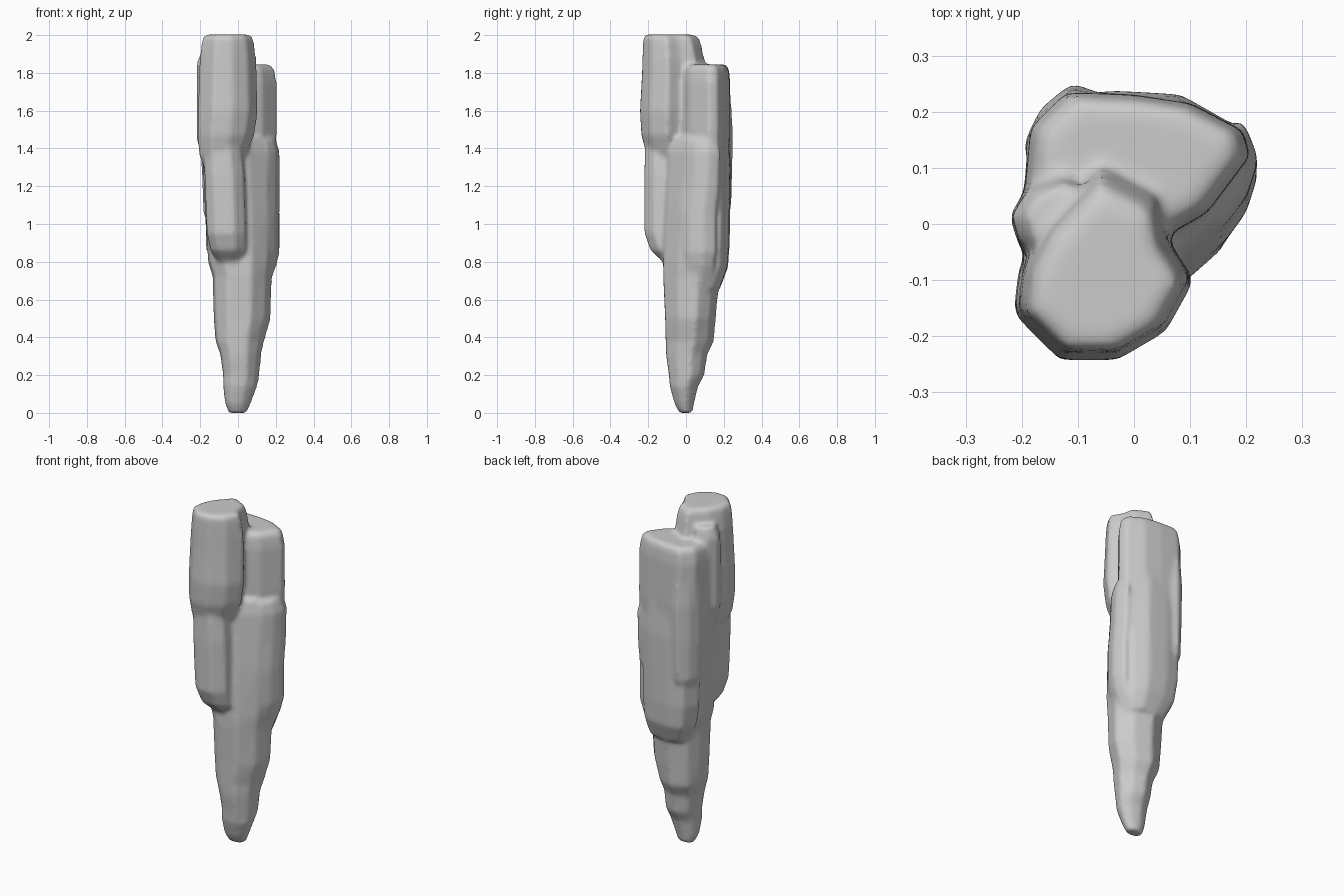
import bpy, bmesh


def loft(bm, rings):
    """Closed skin through rings of equal point count."""
    loops = [[bm.verts.new(p) for p in r] for r in rings]
    n = len(loops[0])
    for a, b in zip(loops, loops[1:]):
        for i in range(n):
            j = (i + 1) % n
            bm.faces.new((a[i], a[j], b[j], b[i]))
    bm.faces.new(loops[0][::-1])
    bm.faces.new(loops[-1])


def column(bm, outline, levels):
    """Outline in plan, scaled about its centre per level (z, scale, dx, dy)."""
    cx = sum(p[0] for p in outline) / len(outline)
    cy = sum(p[1] for p in outline) / len(outline)
    loft(bm, [[(cx + (x - cx) * s + dx, cy + (y - cy) * s + dy, z)
               for x, y in outline] for z, s, dx, dy in levels])


bm = bmesh.new()

# tapering core, a rounded outline fitted to x and y limits at each height
unit = [(.25, 0), (.65, 0), (.9, .25), (1, .6), (.8, .88),
        (.45, 1), (.12, .84), (0, .55), (.04, .2)]
core = [(0, -.05, .05, -.035, .035), (.05, -.07, .07, -.06, .045),
        (.14, -.08, .105, -.085, .065), (.2, -.08, .115, -.09, .1),
        (.31, -.095, .125, -.105, .115), (.38, -.12, .14, -.107, .15),
        (.5, -.13, .175, -.11, .16), (.72, -.135, .182, -.12, .18),
        (.8, -.16, .195, -.12, .19), (1.1, -.178, .2, -.105, .2),
        (1.38, -.19, .18, -.09, .21), (1.46, -.19, .15, -.08, .2)]
loft(bm, [[(x0 + u * (x1 - x0), y0 + v * (y1 - y0), z) for u, v in unit]
          for z, x0, x1, y0, y1 in core])

# tall front block, the highest point
column(bm, [(-.13, -.24), (-.03, -.24), (.055, -.19), (.105, -.1), (.06, -.03),
            (.045, .05), (-.06, .105), (-.16, .0), (-.2, -.08), (-.21, -.16)],
       [(1.27, .55, -.03, .03), (1.36, .78, -.03, 0), (1.47, .97, -.01, 0),
        (1.6, 1.02, 0, 0), (1.8, .98, 0, .005), (1.87, .96, 0, .004),
        (1.95, .9, 0, -.002), (1.985, .86, 0, -.006), (2.003, .76, 0, -.01)])

# lower front block
column(bm, [(-.12, -.215), (-.02, -.22), (.04, -.17), (.05, -.04),
            (-.16, -.04), (-.165, -.17)],
       [(.8, .65, .02, .07), (.86, .9, .01, .025), (.95, 1, 0, 0),
        (1.25, 1.02, -.01, 0), (1.42, .95, -.02, 0)])

# back shelf
column(bm, [(.05, -.025), (.13, .02), (.205, .12), (.195, .165), (.1, .215),
            (0, .23), (-.12, .235), (-.185, .17), (-.195, .05), (-.1, -.03)],
       [(1.15, .85, -.01, 0), (1.35, .97, 0, 0), (1.5, 1.01, 0, 0),
        (1.75, 1, 0, 0), (1.82, .94, 0, 0), (1.845, .82, 0, 0)])

# right side block, leaning back towards its top
column(bm, [(.03, -.05), (.105, -.055), (.155, -.04), (.2, .02), (.222, .09),
            (.195, .16), (.08, .15)],
       [(.65, .65, -.04, .01), (.78, .92, -.01, .0), (.85, 1, 0, 0),
        (1.05, 1, 0, 0), (1.2, .97, .003, .02), (1.38, .93, .006, .03),
        (1.45, .8, -.005, .03)])

# broad back block
column(bm, [(.12, .08), (.16, .18), (.08, .225), (-.04, .232), (-.13, .215),
            (-.175, .12), (-.1, .05)],
       [(.66, .72, .03, -.03), (.77, .93, .01, -.004), (.9, 1, 0, 0),
        (1.3, 1.03, 0, .004), (1.5, .95, 0, 0)])

# back left rib
column(bm, [(-.05, .1), (-.05, .225), (-.11, .25), (-.165, .205),
            (-.195, .14), (-.17, .07)],
       [(1.0, .7, .015, -.02), (1.06, .88, 0, 0), (1.3, 1, 0, 0),
        (1.5, 1.03, 0, 0), (1.75, .9, 0, -.01), (1.84, .75, .01, -.02)])

# left rib
column(bm, [(-.1, -.05), (-.05, .04), (-.12, .09), (-.19, .065), (-.222, .015),
            (-.205, -.04)],
       [(1.28, .75, .02, 0), (1.46, 1, 0, 0), (1.7, 1, 0, 0),
        (1.86, .95, 0, 0), (1.92, .75, .01, 0)])

bmesh.ops.recalc_face_normals(bm, faces=bm.faces)
mesh = bpy.data.meshes.new("rock_spire")
bm.to_mesh(mesh)
bm.free()
rock = bpy.data.objects.new("rock_spire", mesh)
bpy.context.collection.objects.link(rock)

# fuse the blocks and weather the edges
fuse = rock.modifiers.new("fuse", 'REMESH')
fuse.mode = 'VOXEL'
fuse.voxel_size = .012
fuse.use_smooth_shade = True
soft = rock.modifiers.new("weather", 'SMOOTH')
soft.factor = .5
soft.iterations = 9
